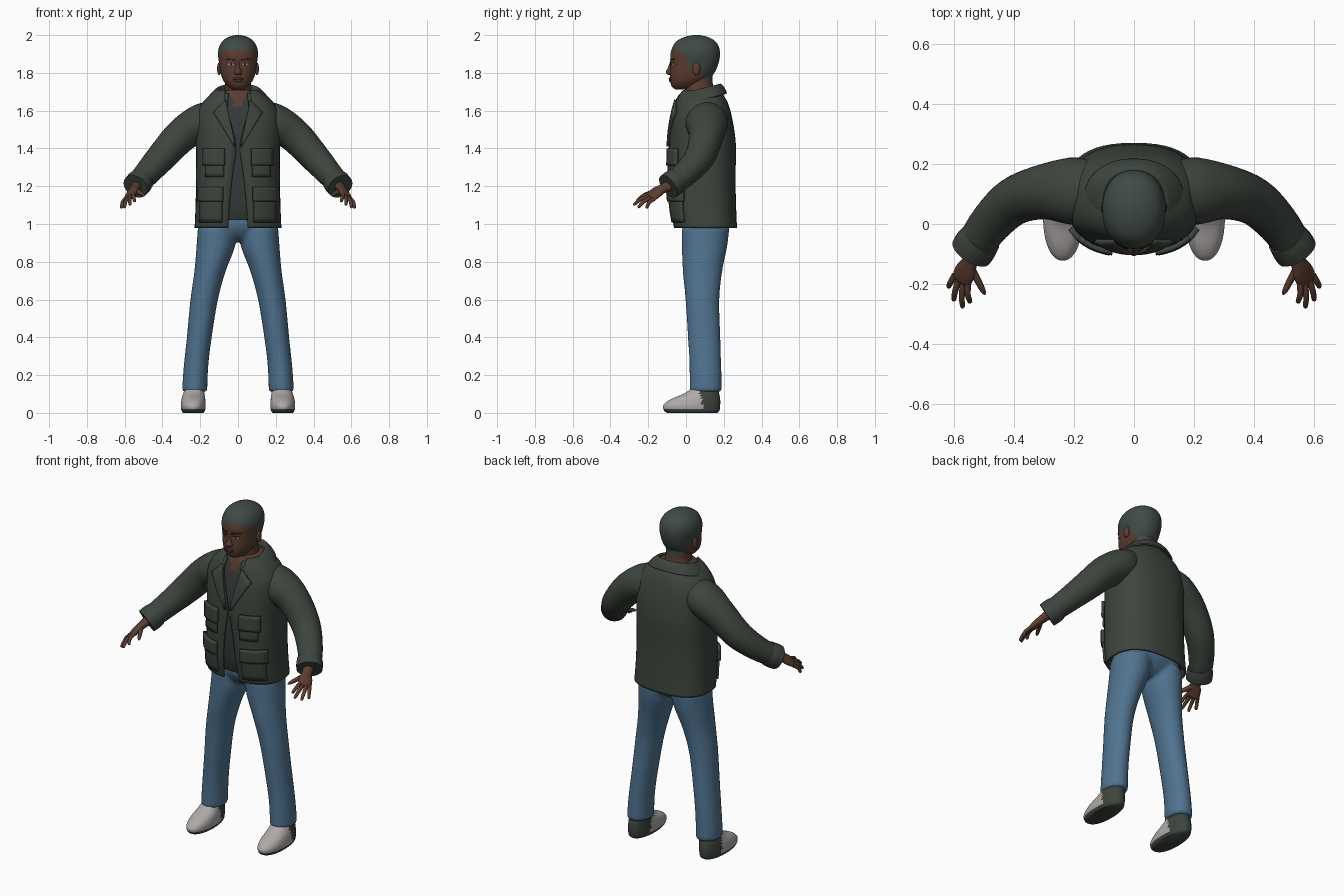
import bpy, bmesh
from math import sin, cos, asin, pi, radians
from mathutils import Vector, Matrix

cube = bpy.data.objects.get("Cube")
if cube:
    bpy.data.objects.remove(cube, do_unlink=True)


def material(name, r, g, b):
    m = bpy.data.materials.new(name)
    m.use_nodes = True
    m.diffuse_color = (r, g, b, 1)
    node = next(n for n in m.node_tree.nodes if n.type == 'BSDF_PRINCIPLED')
    node.inputs["Base Color"].default_value = (r, g, b, 1)
    node.inputs["Roughness"].default_value = 0.8
    return m


JACKET = material("dark olive cloth", .047, .059, .047)
SHIRT = material("dark shirt", .036, .043, .04)
SKIN = material("brown skin", .105, .046, .03)
HAIR = material("short hair", .05, .068, .062)
JEANS = material("blue denim", .08, .17, .275)
SHOE = material("pale shoe", .43, .4, .39)
LIPS = material("lips", .075, .028, .022)
EYE = material("eye white", .4, .38, .35)
DARK = material("dark brow", .015, .013, .012)


def smooth_keys(keys, n=6):
    """Catmull-Rom interpolation of key tuples, padded to six values."""
    keys = [Vector(tuple(k) + (0,) * (6 - len(k))) for k in keys]
    out = []
    for i in range(len(keys) - 1):
        a, b, c = keys[max(i - 1, 0)], keys[i], keys[i + 1]
        d = keys[min(i + 2, len(keys) - 1)]
        for s in range(n):
            t = s / n
            out.append(.5 * (2 * b + (c - a) * t + (2 * a - 5 * b + 4 * c - d) * t * t
                             + (3 * b - a - 3 * c + d) * t ** 3))
    return out + [keys[-1]]


def power(v, p):
    return abs(v) ** p * (1 if v >= 0 else -1)


def loft(keys, p=1, seg=48, n=6, tilt=0):
    """Level rings from keys (z, front y, back y, half width, front gap, centre x)."""
    rings = []
    for z, yf, yb, rx, gap, cx in smooth_keys(keys, n):
        start = asin(min(1, (max(gap, 0) / rx) ** (1 / p)))
        count = seg + 1 if gap > 0 else seg
        ring = []
        for j in range(count):
            t = start + (2 * pi - 2 * start) * j / seg
            y = (yf + yb) / 2 - (yb - yf) / 2 * power(cos(t), p)
            ring.append(Vector((cx + rx * power(sin(t), p), y, z + tilt * (y - .17))))
        rings.append(ring)
    return rings


def tube(keys, axis=(0, 0, 1), seg=20, n=5):
    """Rings across a path of (x, y, z, half width, half depth)."""
    ks = smooth_keys(keys, n)
    pts = [Vector(k[:3]) for k in ks]
    rings = []
    for i, k in enumerate(ks):
        t = (pts[min(i + 1, len(pts) - 1)] - pts[max(i - 1, 0)]).normalized()
        w = Vector(axis)
        w = (w - t * w.dot(t)).normalized()
        b = t.cross(w)
        rings.append([pts[i] + w * k[3] * cos(2 * pi * j / seg) + b * k[4] * sin(2 * pi * j / seg)
                      for j in range(seg)])
    return rings


def finish(bm, name, mats, rule=None, mirror=False, solid=0, offset=1, remesh=0):
    me = bpy.data.meshes.new(name)
    bm.to_mesh(me)
    bm.free()
    ob = bpy.data.objects.new(name, me)
    bpy.context.collection.objects.link(ob)
    for m in mats:
        me.materials.append(m)
    if rule:
        for f in me.polygons:
            f.material_index = rule(f.center)
    bpy.ops.object.select_all(action='DESELECT')
    ob.select_set(True)
    bpy.context.view_layer.objects.active = ob
    bpy.ops.object.shade_smooth_by_angle(angle=radians(50))
    if solid:
        m = ob.modifiers.new("Thickness", 'SOLIDIFY')
        m.thickness, m.offset = solid, offset
    if remesh:
        m = ob.modifiers.new("Blend", 'REMESH')
        m.mode, m.voxel_size, m.use_smooth_shade = 'VOXEL', remesh, True
        m = ob.modifiers.new("Relax", 'SMOOTH')
        m.factor, m.iterations = .5, 5
    if mirror:
        ob.modifiers.new("Mirror", 'MIRROR').use_mirror_merge = False
    return ob


def skin_rings(name, parts, mats, closed=True, **kw):
    bm = bmesh.new()
    for rings in parts:
        vs = [[bm.verts.new(v) for v in r] for r in rings]
        k = len(vs[0])
        for a, b in zip(vs, vs[1:]):
            for j in range(k if closed else k - 1):
                i = (j + 1) % k
                bm.faces.new((a[j], a[i], b[i], b[j]))
        if closed:
            bm.faces.new(vs[0][::-1])
            bm.faces.new(vs[-1])
    return finish(bm, name, mats, **kw)


def front_y(keys, p, x, z):
    ks = smooth_keys(keys)
    for a, b in zip(ks, ks[1:]):
        if a[0] <= z <= b[0]:
            k = a.lerp(b, (z - a[0]) / (b[0] - a[0]))
            t = asin(min(1, abs(x) / k[3]) ** (1 / p))
            return (k[1] + k[2]) / 2 - (k[2] - k[1]) / 2 * cos(t) ** p


def patch(name, surface, corners, mat, thick, mirror=True):
    """Plate wrapped on a front surface; corners are low inner, low outer, high inner, high outer."""
    a, b, c, d = (Vector(v) for v in corners)
    rows = []
    for i in range(7):
        lo, hi = a.lerp(c, i / 6), b.lerp(d, i / 6)
        row = [lo.lerp(hi, j / 6) for j in range(7)]
        rows.append([Vector((v.x, front_y(*surface, v.x, v.y), v.y)) for v in row])
    skin_rings(name, [rows], [mat], closed=False, mirror=mirror, solid=thick)


def box(x0, x1, z0, z1):
    return (x0, z0), (x1, z0), (x0, z1), (x1, z1)


def ball(name, centre, size, mat, mirror=False):
    bm = bmesh.new()
    bmesh.ops.create_uvsphere(bm, u_segments=20, v_segments=12, radius=1,
                              matrix=Matrix.Translation(centre) @ Matrix.Diagonal((*size, 1)))
    finish(bm, name, [mat], mirror=mirror)


# Jacket body, open down the front
body = [(.98, -.065, .27, .23, .052), (1.1, -.085, .265, .225, .045), (1.25, -.092, .262, .222, .03),
        (1.4, -.09, .265, .222, .01), (1.5, -.083, .255, .225, .028), (1.58, -.07, .24, .22, .05),
        (1.64, -.057, .222, .19, .062), (1.68, -.045, .2, .15, .07), (1.71, -.03, .18, .11, .07)]
skin_rings("jacket_body", [loft(body, .8)], [JACKET], closed=False, solid=.012, offset=-1)

# Shirt with a bare throat
inner = [(max(z, 1.02), f + .018, b - .018, r - .018) for z, f, b, r, g in body]
skin_rings("shirt", [loft(inner, .8, seg=72)], [SHIRT, SKIN],
           rule=lambda c: int(c.z > 1.705 or (c.y < .05 and abs(c.x) < (c.z - 1.6) * .5)))

# Collar, lapels and pockets
collar = [(1.70, -.03, .165, .095, .05), (1.74, -.04, .178, .106, .05),
          (1.715, -.06, .203, .14, .055), (1.68, -.072, .218, .168, .06)]
skin_rings("collar", [loft(collar, .9, tilt=.25)], [JACKET], closed=False, solid=.01)
front = (body, .8)
patch("lapel", front, ((.012, 1.41), (.02, 1.41), (.065, 1.655), (.128, 1.59)), JACKET, .014)
patch("chest_pocket", front, box(.075, .17, 1.25, 1.38), JACKET, .01)
patch("chest_pocket_flap", front, box(.07, .178, 1.31, 1.4), JACKET, .017)
patch("hip_pocket", front, box(.082, .198, 1.01, 1.17), JACKET, .012)
patch("hip_pocket_flap", front, box(.078, .203, 1.12, 1.195), JACKET, .02)
patch("zip_pull", front, box(.012, .018, 1.375, 1.405), SHOE, .006, mirror=False)

# Sleeves and cuffs
sleeve = [(.11, .11, 1.575, .085, .09), (.2, .11, 1.535, .098, .112), (.3, .107, 1.468, .09, .092),
          (.4, .075, 1.36, .08, .08), (.48, .0, 1.27, .068, .07), (.535, -.082, 1.207, .06, .062)]
skin_rings("sleeve", [tube(sleeve, seg=32)], [JACKET], mirror=True)
cuff = [(.508, -.045, 1.235, .066, .068), (.525, -.068, 1.217, .07, .073), (.542, -.094, 1.199, .068, .072)]
skin_rings("cuff", [tube(cuff, seg=32)], [JACKET], mirror=True)

# Hands
across = Vector((.07, .05, -.04)).normalized()
knuckles = Vector((.575, -.185, 1.145))
palm = [(.53, -.075, 1.208, .033, .03), (.547, -.125, 1.187, .028, .023), (.56, -.155, 1.168, .038, .021),
        (.573, -.182, 1.147, .038, .017), (.578, -.194, 1.138, .03, .008)]
parts = [tube(palm, across)]
tips = [(.545, -.262, 1.118), (.571, -.279, 1.1), (.601, -.255, 1.086), (.618, -.21, 1.083)]
for i, tip in enumerate(tips):
    base, tip = knuckles + across * (i - 1.5) * .019, Vector(tip)
    mid = base.lerp(tip, .5) + Vector((.004, -.005, .006))
    end = mid.lerp(tip, .85)
    parts.append(tube([(*base, .011, .011), (*mid, .01, .01), (*end, .008, .008), (*tip, .002, .002)],
                      across, 12))
thumb = [(.547, -.14, 1.178, .016, .014), (.522, -.185, 1.166, .013, .012),
         (.503, -.222, 1.154, .009, .009), (.496, -.236, 1.149, .002, .002)]
parts.append(tube(thumb, seg=12))
skin_rings("hand", parts, [SKIN], mirror=True)

# Jeans: hips and two legs blended together
leg = [(.11, .018, .192, .067, 0, .23), (.25, .018, .187, .065, 0, .222), (.4, .01, .182, .066, 0, .205),
       (.6, -.003, .177, .073, 0, .179), (.75, -.017, .192, .083, 0, .148), (.88, -.022, .218, .102, 0, .118),
       (.98, -.022, .23, .103, 0, .11)]
hips = [(.91, .04, .16, .04), (.94, 0, .2, .12), (1.0, -.027, .235, .208), (1.1, -.02, .22, .19)]
other = [(*k[:5], -k[5]) for k in leg]
skin_rings("jeans", [loft(leg), loft(other), loft(hips)], [JEANS], remesh=.012)

# Shoes with dark sole and heel
shoe = [(0, -.1, .165, .054, 0, .237), (.012, -.116, .177, .062, 0, .237), (.04, -.12, .181, .066, 0, .237),
        (.07, -.085, .181, .063, 0, .236), (.1, -.015, .176, .057, 0, .234), (.13, .03, .168, .05, 0, .231)]
skin_rings("shoe", [loft(shoe, .9)], [SHOE, JACKET], mirror=True,
           rule=lambda c: int(c.z < .018 or c.y > .095 - c.z * .2))

# Head and neck with cropped hair
hairline = [(-.2, 1.925), (-.05, 1.92), (-.01, 1.905), (.01, 1.85), (.03, 1.83), (.06, 1.855),
            (.085, 1.81), (.13, 1.745), (.3, 1.735)]


def is_hair(c):
    for (y0, z0), (y1, z1) in zip(hairline, hairline[1:]):
        if y0 <= c.y <= y1:
            return int(c.z > z0 + (z1 - z0) * (c.y - y0) / (y1 - y0))
    return 0


head = [(1.713, -.058, .01, .03), (1.73, -.076, .07, .054), (1.76, -.084, .115, .078), (1.8, -.084, .15, .092),
        (1.85, -.081, .172, .1), (1.9, -.082, .18, .106), (1.94, -.07, .173, .099), (1.97, -.047, .152, .08),
        (1.99, -.008, .115, .05), (2.0, .035, .075, .015)]
skin_rings("head", [loft(head, .93, seg=80)], [SKIN, HAIR], rule=is_hair)
neck = [(1.6, .01, .17, .09), (1.68, 0, .155, .076), (1.74, -.005, .142, .069), (1.8, .01, .142, .068)]
skin_rings("neck", [loft(neck, n=10)], [SKIN, HAIR], rule=is_hair)

# Face
nose = [(1.788, -.092, -.06, .014), (1.797, -.104, -.05, .022), (1.808, -.106, -.05, .02),
        (1.83, -.095, -.05, .011), (1.865, -.083, -.05, .009)]
skin_rings("nose", [loft(nose, seg=20)], [SKIN])
ball("ear", (.1, .055, 1.822), (.011, .021, .034), SKIN, mirror=True)
ball("upper_lip", (0, -.083, 1.769), (.029, .009, .007), LIPS)
ball("lower_lip", (0, -.082, 1.759), (.025, .009, .008), LIPS)
face = (head, .93)
patch("eye", face, box(.022, .052, 1.841, 1.85), EYE, .002)
patch("iris", face, box(.032, .042, 1.841, 1.85), DARK, .003)
patch("eyelid", face, box(.019, .055, 1.85, 1.856), LIPS, .005)
patch("eyebrow", face, ((.016, 1.866), (.062, 1.87), (.016, 1.873), (.062, 1.876)), DARK, .003)
